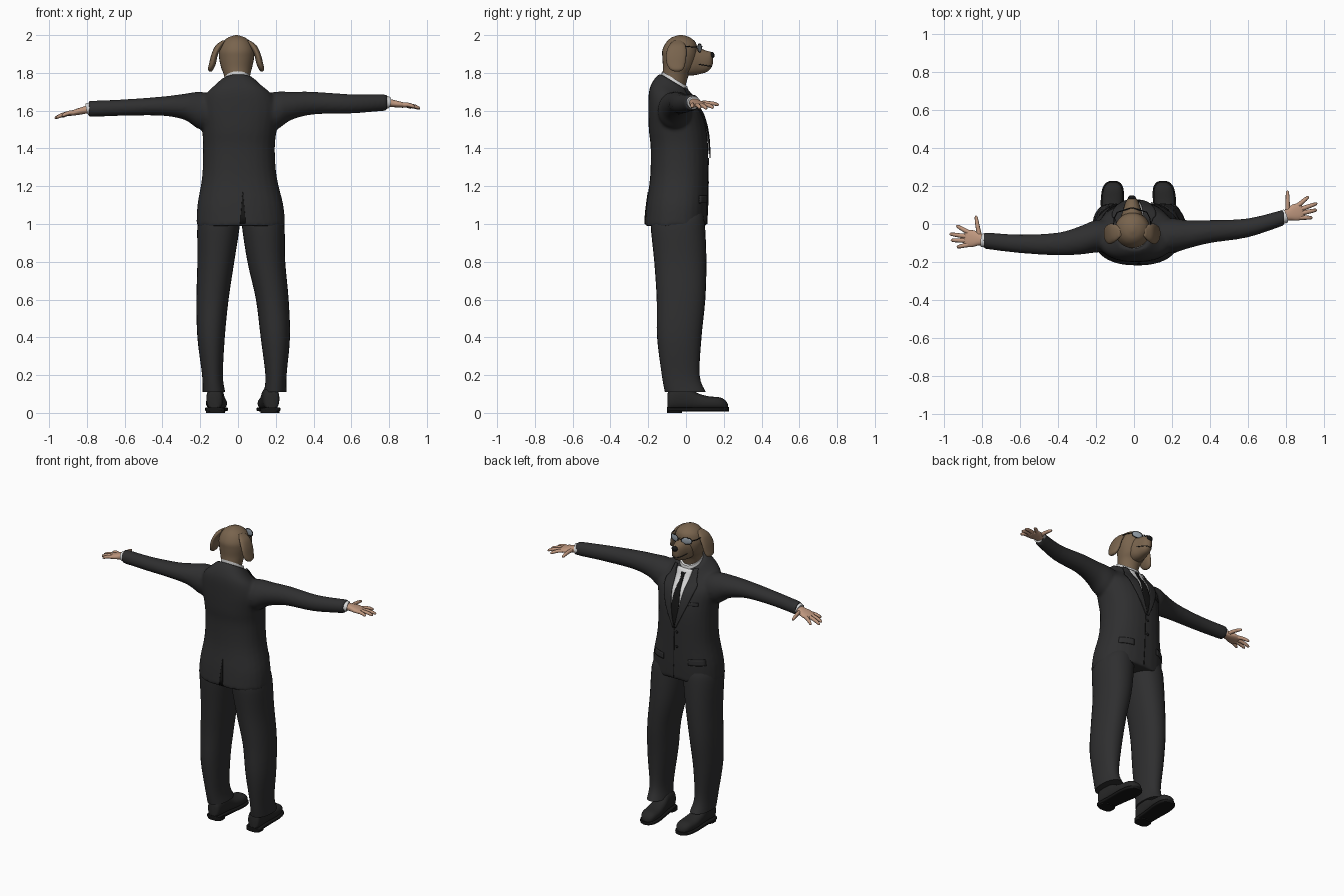
import bpy, bmesh, math
from mathutils import Matrix, Vector
from mathutils.bvhtree import BVHTree

cube = bpy.data.objects.get("Cube")
if cube:
    bpy.data.objects.remove(cube, do_unlink=True)
made = []


def material(name, r, g, b):
    m = bpy.data.materials.new(name)
    m.use_nodes = True
    m.diffuse_color = (r, g, b, 1)
    m.node_tree.nodes["Principled BSDF"].inputs["Base Color"].default_value = (r, g, b, 1)
    return m


SUIT = material("charcoal suit", .028, .028, .029)
SHOE = material("shoe leather", .02, .02, .02)
BLACK = material("black", .008, .008, .008)
SHIRT = material("white shirt", .7, .7, .7)
FUR = material("brown fur", .19, .127, .075)
SKIN = material("skin", .52, .31, .21)
LENS = material("grey lens", .3, .35, .4)


def finish(name, bm, mat):
    bmesh.ops.recalc_face_normals(bm, faces=bm.faces)
    mesh = bpy.data.meshes.new(name)
    bm.to_mesh(mesh)
    bm.free()
    mesh.materials.append(mat)
    ob = bpy.data.objects.new(name, mesh)
    bpy.context.collection.objects.link(ob)
    made.append(ob)
    return ob


def activate(obs):
    bpy.ops.object.select_all(action='DESELECT')
    for ob in obs:
        ob.select_set(True)
    bpy.context.view_layer.objects.active = obs[0]


def flow(rings, steps):
    """Smooth in-between rings along a list of key rings."""
    out = []
    for i in range(len(rings) - 1):
        keys = [rings[max(i - 1, 0)], rings[i], rings[i + 1], rings[min(i + 2, len(rings) - 1)]]
        for k in range(steps):
            t = k / steps
            out.append([b + .5 * t * (c - a + t * (2*a - 5*b + 4*c - d + t * (3*b - a - 3*c + d)))
                        for a, b, c, d in zip(*keys)])
    return out + [rings[-1]]


def loft(name, axis, rings, mat, power=2.0, matrix=Matrix(), sides=28, steps=4):
    """Rings are (position, low a, high a, low b, high b, optional tilt)."""
    order = {'x': (2, 0, 1), 'y': (0, 2, 1), 'z': (0, 1, 2)}[axis]
    bm = bmesh.new()
    loops = []
    for t, a0, a1, b0, b1, tilt in flow([(tuple(r) + (0,))[:6] for r in rings], steps):
        loop = []
        for i in range(sides):
            ang = math.tau * i / sides
            ca, sb = [math.copysign(abs(f(ang)) ** (2 / power), f(ang)) for f in (math.cos, math.sin)]
            db = sb * (b1 - b0) / 2
            p = ((a0 + a1) / 2 + ca * (a1 - a0) / 2, (b0 + b1) / 2 + db, t + tilt * db)
            loop.append(bm.verts.new(matrix @ Vector([p[k] for k in order])))
        loops.append(loop)
    for lo, hi in zip(loops, loops[1:]):
        for i in range(sides):
            j = (i + 1) % sides
            bm.faces.new((lo[i], lo[j], hi[j], hi[i]))
    bm.faces.new(loops[0])
    bm.faces.new(loops[-1])
    return finish(name, bm, mat)


def ball(name, loc, size, mat, turn=0):
    bm = bmesh.new()
    m = Matrix.Translation(loc) @ Matrix.Rotation(turn, 4, 'Z') @ Matrix.Diagonal((*size, 1))
    bmesh.ops.create_uvsphere(bm, u_segments=20, v_segments=12, radius=1, matrix=m)
    return finish(name, bm, mat)


def tube(name, points, radius, mat, taper=None, cyclic=False):
    cu = bpy.data.curves.new(name, 'CURVE')
    cu.dimensions, cu.bevel_depth, cu.bevel_resolution, cu.use_fill_caps = '3D', radius, 2, True
    sp = cu.splines.new('POLY')
    sp.points.add(len(points) - 1)
    sp.use_cyclic_u = cyclic
    for i, p in enumerate(points):
        sp.points[i].co = (*p, 1)
        sp.points[i].radius = taper[i] if taper else 1
    cu.materials.append(mat)
    ob = bpy.data.objects.new(name, cu)
    bpy.context.collection.objects.link(ob)
    activate([ob])
    bpy.ops.object.convert(target='MESH')
    made.append(bpy.context.object)


def surface(ob):
    bpy.context.view_layer.update()
    return BVHTree.FromObject(ob, bpy.context.evaluated_depsgraph_get())


# Jacket: torso and sleeves fused into one cloth surface
torso = loft("jacket", 'z', [
    (.99, -.22, .25, -.22, .11), (1.1, -.215, .24, -.21, .115), (1.25, -.19, .205, -.19, .117),
    (1.4, -.185, .195, -.187, .117), (1.5, -.19, .205, -.197, .108), (1.6, -.2, .22, -.2, .083, -.1),
    (1.67, -.18, .19, -.195, .05, -.3), (1.715, -.13, .13, -.17, .03, -.5),
    (1.75, -.088, .092, -.138, .016, -.6)], SUIT, 2.3)
sleeves = [
    loft("right_sleeve", 'x', [
        (.08, -.13, .02, 1.5, 1.68), (.2, -.15, .03, 1.5, 1.7), (.28, -.13, .02, 1.55, 1.7),
        (.4, -.1, .02, 1.58, 1.7), (.6, -.07, .03, 1.585, 1.687), (.79, -.007, .077, 1.6, 1.687)], SUIT),
    loft("left_sleeve", 'x', [
        (-.08, -.14, .02, 1.5, 1.68), (-.2, -.15, .02, 1.5, 1.7), (-.28, -.16, -.01, 1.55, 1.69),
        (-.4, -.165, -.045, 1.573, 1.675), (-.6, -.153, -.055, 1.573, 1.66),
        (-.79, -.13, -.043, 1.566, 1.652)], SUIT)]
activate([torso] + sleeves)
bpy.ops.object.join()
made = [torso]
fuse = torso.modifiers.new("fuse", 'REMESH')
fuse.mode, fuse.voxel_size = 'VOXEL', .01
soft = torso.modifiers.new("soften", 'SMOOTH')
soft.factor, soft.iterations = .5, 5
bpy.ops.object.convert(target='MESH')
cloth = surface(torso)


def strip(name, rows, mat, face=1, lift=.004):
    """Thin plate draped on the jacket; rows are (z, x start, x end)."""
    bm = bmesh.new()
    grid = []
    for z, x0, x1 in flow(rows, 6) if len(rows) > 2 else [
            [p + (q - p) * k / 4 for p, q in zip(*rows)] for k in range(5)]:
        line = []
        for k in range(7):
            x = x0 + (x1 - x0) * k / 6
            hit = cloth.ray_cast(Vector((x, face, z)), Vector((0, -face, 0)))[0]
            hit = hit or cloth.find_nearest(Vector((x, 0, z)))[0]
            line.append(bm.verts.new(hit + Vector((0, lift * face, 0))))
        grid.append(line)
    for lo, hi in zip(grid, grid[1:]):
        for k in range(6):
            bm.faces.new((lo[k], lo[k + 1], hi[k + 1], hi[k]))
    ob = finish(name, bm, mat)
    thick = ob.modifiers.new("thickness", 'SOLIDIFY')
    thick.thickness, thick.offset = .005, 0


# Shirt front, tie, lapels, pockets, buttons and seams
strip("shirt_front", [(1.71, -.055, .055), (1.6, -.045, .045), (1.5, -.03, .03), (1.37, -.004, .004)], SHIRT)
strip("tie", [(1.69, -.017, .017), (1.655, -.01, .01), (1.5, -.026, .026), (1.37, -.005, .005)],
      BLACK, lift=.009)
for s, side in ((1, "right"), (-1, "left")):
    strip(side + "_lapel", [(z, s * a, s * b) for z, a, b in (
        (1.72, .062, .085), (1.66, .052, .1), (1.62, .046, .115), (1.5, .03, .078), (1.35, .002, .012))],
        SUIT, lift=.01)
    strip(side + "_pocket_flap", [(1.15, s * .09, s * .18), (1.11, s * .09, s * .185)], SUIT)
strip("breast_pocket", [(1.53, -.14, -.08), (1.51, -.14, -.08)], SUIT)
strip("front_opening", [(1.35, .003, .006), (1, .012, .016)], BLACK, lift=.001)
strip("back_vent", [(1.17, .024, .027), (1, .011, .041)], BLACK, face=-1, lift=.001)
for z in (1.32, 1.22):
    spot = cloth.ray_cast(Vector((-.012, 1, z)), Vector((0, -1, 0)))[0]
    ball("jacket_button", spot, (.009, .006, .009), BLACK)
loft("shirt_collar", 'z', [(1.7, -.078, .078, -.132, .018, -.6), (1.768, -.072, .07, -.128, .008, -.6)], SHIRT)

# Trousers
for side, xs in (("left", ((-.2, 0), (-.215, .01), (-.215, -.02), (-.22, -.05), (-.215, -.07),
                           (-.19, -.08), (-.187, -.068))),
                 ("right", ((.03, .22), (.02, .245), (.05, .25), (.095, .268), (.12, .275),
                            (.145, .257), (.137, .257)))):
    depth = ((1.06, -.17, .09), (1, -.187, .1), (.8, -.168, .108), (.6, -.155, .102),
             (.4, -.153, .082), (.2, -.128, .072), (.11, -.112, .105))
    loft(side + "_trouser_leg", 'z', [(z, *x, a, b) for (z, a, b), x in zip(depth, xs)], SUIT, 2.2)

# Shoes with sole and heel
for side, cx, drift in (("left", -.12, .05), ("right", .17, -.08)):
    upper = ((-.098, .025, .1), (-.08, .042, .13), (0, .046, .14), (.06, .05, .105),
             (.12, .055, .088), (.18, .05, .082), (.21, .034, .065), (.222, .012, .045))
    loft(side + "_shoe", 'y', [(y, cx + drift * y - w, cx + drift * y + w, .015, top)
                               for y, w, top in upper], SHOE, 2.4)
    loft(side + "_sole", 'y', [(y * 1.02, cx + drift * y - w - .006, cx + drift * y + w + .006, .008, .03)
                               for y, w, top in upper], BLACK, 5)
    loft(side + "_heel", 'z', [(0, cx - .05, cx + .05, -.1, -.02), (.025, cx - .05, cx + .05, -.1, -.02)],
         BLACK, 3)

# Hands: shared shape placed at each wrist
for side, s, wrist, yaw, pitch in (("right", 1, (.785, .038, 1.644), 18, 9),
                                   ("left", -1, (-.785, -.087, 1.61), 7, 14)):
    place = (Matrix.Translation(wrist) @ Matrix.Diagonal((s, 1, 1, 1))
             @ Matrix.Rotation(math.radians(yaw), 4, 'Z') @ Matrix.Rotation(math.radians(pitch), 4, 'Y'))
    loft(side + "_shirt_cuff", 'x', [(-.02, -.035, .035, -.034, .034), (.014, -.036, .036, -.032, .032)],
         SHIRT, matrix=place)
    loft(side + "_palm", 'x', [(-.01, -.026, .028, -.023, .023), (.025, -.028, .034, -.02, .02),
                               (.065, -.042, .046, -.017, .017), (.1, -.042, .042, -.013, .013),
                               (.112, -.03, .03, -.006, .006)], SKIN, 2.4, place)
    for finger, base, tip in (("index", (.09, .032), (.162, .06)), ("middle", (.1, .01), (.194, .012)),
                              ("ring", (.1, -.012), (.182, -.02)), ("little", (.085, -.032), (.145, -.052)),
                              ("thumb", (.03, .02), (.064, .124))):
        a, b = Vector((*base, 0)), Vector((*tip, -.004))
        path = [place @ (a.lerp(b, t) + Vector((0, 0, .006 * t * (1 - t) * 4))) for t in (0, .35, .7, .93, 1)]
        tube(side + "_" + finger, path, .0115, SKIN, (1.1, 1, .9, .7, .25))

# Head, muzzle and nose
loft("head", 'z', [
    (1.72, -.06, .055, -.125, -.005), (1.79, -.075, .065, -.124, .015), (1.83, -.09, .075, -.122, .045),
    (1.88, -.1, .085, -.125, .06), (1.92, -.1, .085, -.125, .06), (1.96, -.084, .069, -.106, .052),
    (1.985, -.056, .041, -.08, .025), (1.997, -.026, .01, -.05, -.005), (2, -.01, -.005, -.035, -.025)], FUR)
muzzle = loft("muzzle", 'y', [
    (-.02, -.07, .05, 1.785, 1.93), (.03, -.07, .05, 1.786, 1.937), (.07, -.058, .038, 1.793, 1.93),
    (.11, -.046, .026, 1.805, 1.917), (.132, -.034, .014, 1.825, 1.91), (.143, -.016, -.004, 1.85, 1.89)],
    FUR, 2.3)
ball("nose", (-.011, .137, 1.893), (.021, .014, .018), BLACK)
snout = surface(muzzle)
mouth = []
for k in range(-12, 13):
    ang = k * .12
    way = Vector((math.sin(ang), math.cos(ang), 0))
    mouth.append(snout.ray_cast(Vector((-.01, .06, 1.833 + .009 * abs(ang))) + way, -way)[0])
tube("mouth", mouth, .0025, BLACK)

# Ears and glasses, mirrored about the head's middle
mid = -.01
for s, side in ((-1, "left"), (1, "right")):
    loft(side + "_ear", 'z', [(z, mid + s * a, mid + s * b, c, d) for z, a, b, c, d in (
        (1.972, .055, .072, -.065, -.025), (1.945, .07, .108, -.09, -.002), (1.9, .095, .13, -.105, .002),
        (1.85, .107, .143, -.102, -.004), (1.82, .12, .149, -.085, -.015), (1.807, .13, .142, -.06, -.035))],
        FUR, 2.2)
    eye = Vector((mid + s * .045, .072, 1.932))
    ball(side + "_lens", eye, (.034, .004, .021), LENS, -s * .3)
    rim = [eye + Matrix.Rotation(-s * .3, 3, 'Z') @ Vector((.035 * math.cos(t), 0, .022 * math.sin(t)))
           for t in (math.tau * k / 20 for k in range(20))]
    tube(side + "_lens_rim", rim, .0022, BLACK, cyclic=True)
    tube(side + "_glasses_arm", [(mid + s * .078, .062, 1.936), (mid + s * .094, .03, 1.938),
                                 (mid + s * .1, -.03, 1.942)], .0025, BLACK)
tube("glasses_bridge", [(mid - .013, .082, 1.935), (mid, .085, 1.94), (mid + .013, .082, 1.935)], .0025, BLACK)

# Smooth shading with crisp edges
activate(made)
bpy.ops.object.shade_smooth_by_angle(angle=.8)
